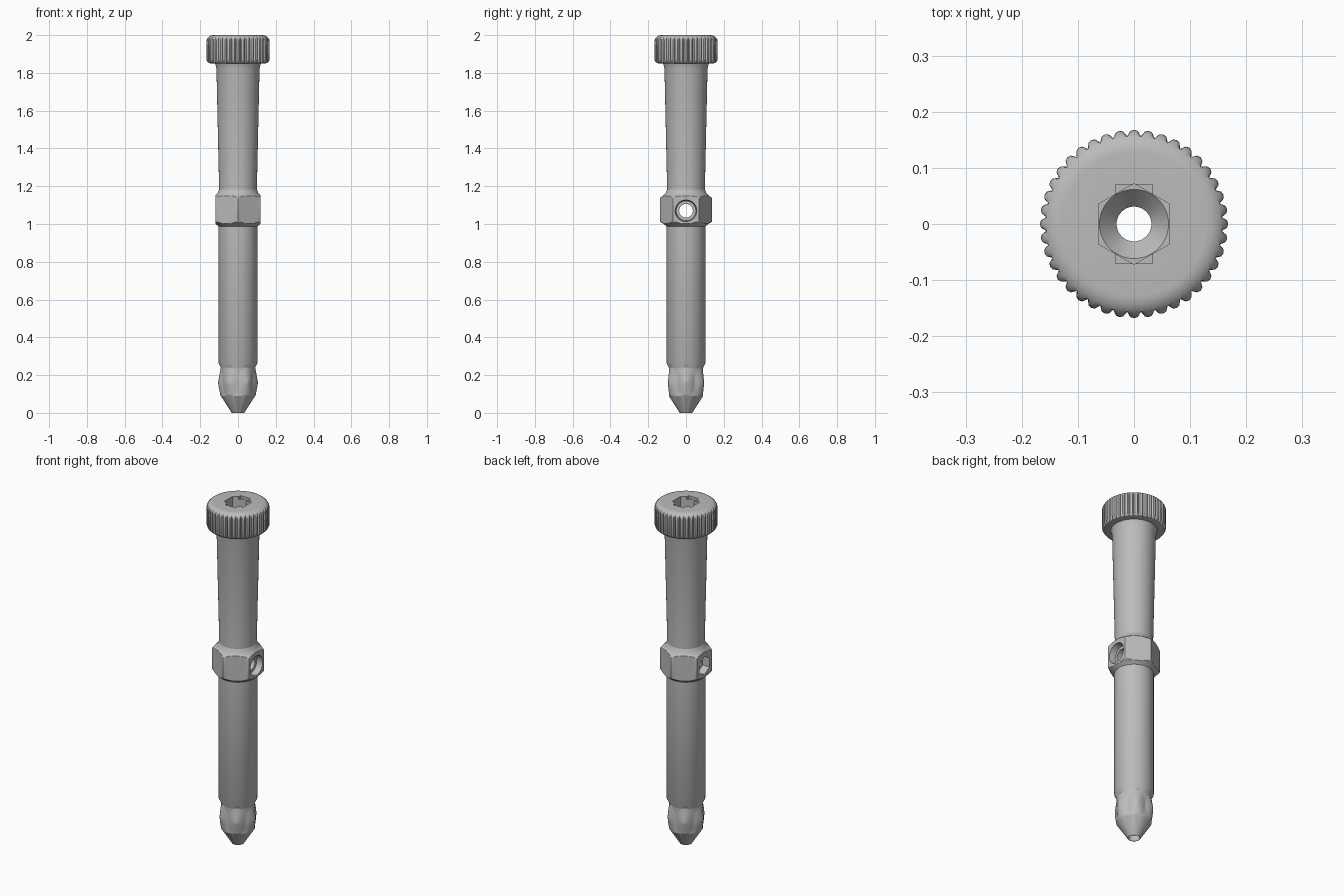
import bpy, bmesh, math
from mathutils import Matrix

cube = bpy.data.objects.get("Cube")
if cube:
    bpy.data.objects.remove(cube, do_unlink=True)

steel = bpy.data.materials.new("grey steel")
steel.use_nodes = True
steel.diffuse_color = (0.5, 0.5, 0.5, 1)
steel.node_tree.nodes["Principled BSDF"].inputs["Base Color"].default_value = (0.5, 0.5, 0.5, 1)


def add_object(name, bm):
    bmesh.ops.recalc_face_normals(bm, faces=bm.faces)
    mesh = bpy.data.meshes.new(name)
    bm.to_mesh(mesh)
    bm.free()
    mesh.materials.append(steel)
    ob = bpy.data.objects.new(name, mesh)
    bpy.context.collection.objects.link(ob)
    return ob


def lathe(name, rings, segs, radius):
    """Closed turned solid; radius(r, angle, z) may reshape each ring."""
    bm = bmesh.new()
    loops = []
    for z, r in rings:
        loop = []
        for i in range(segs):
            a = math.tau * i / segs
            rad = radius(r, a, z)
            loop.append(bm.verts.new((rad * math.cos(a), rad * math.sin(a), z)))
        loops.append(loop)
    for low, high in zip(loops, loops[1:]):
        for i in range(segs):
            j = (i + 1) % segs
            bm.faces.new((low[i], low[j], high[j], high[i]))
    bm.faces.new(loops[0][::-1])
    bm.faces.new(loops[-1])
    return add_object(name, bm)


def cone_cutter(name, r1, r2, start, end, sides, along_x=False, turn=0):
    bm = bmesh.new()
    place = Matrix.Translation((0, 0, (start + end) / 2)) @ Matrix.Rotation(turn, 4, "Z")
    if along_x:
        place = Matrix.Translation((0, 0, HOLE_Z)) @ Matrix.Rotation(math.pi / 2, 4, "Y") @ place
    bmesh.ops.create_cone(bm, cap_ends=True, segments=sides, radius1=r1, radius2=r2,
                          depth=end - start, matrix=place)
    return add_object(name, bm)


def spread(a, b, n):
    """Evenly spaced rings from a up to, not including, b."""
    return [tuple(p + (q - p) * i / n for p, q in zip(a, b)) for i in range(n)]


HOLE_Z = 1.07
SPIKE_Z = 0.16


# Shaft with six pointed bumps above its conical tip
def spikes(r, a, z):
    if not 0.09 < z < 0.25:
        return r
    step = math.tau / 6
    off = (a + step / 2) % step - step / 2
    d = math.hypot(off * 0.1 / 0.052, (z - SPIKE_Z) / 0.08)
    return r + 0.015 * max(0, 1 - d)


tip = [(0, 0.033), (0.09, 0.091)]
waist = spread((0.095, 0.091), (0.24, 0.091), 29)
stem = [(0.24, 0.091), (0.265, 0.103), (1.08, 0.103), (1.19, 0.1), (1.82, 0.114),
        (1.84, 0.118), (1.86, 0.125)]
shaft = lathe("shaft", tip + waist + stem, 96, spikes)


# Hexagonal collar with turned chamfers
def hexagon(r, a, z):
    off = (a + math.pi / 6) % (math.pi / 3) - math.pi / 6
    return min(r, 0.12 / math.cos(off))


chamfer = [(0.985, 0.1), (0.995, 0.112)]
chamfer += spread((1.0, 0.118), (1.014, 0.14), 6) + spread((1.014, 0.14), (1.137, 0.14), 1)
chamfer += spread((1.137, 0.14), (1.152, 0.118), 6) + [(1.152, 0.118), (1.165, 0.107), (1.185, 0.099)]
collar = lathe("hex_collar", chamfer, 96, hexagon)


# Knurled head with rounded rims
TEETH = 40
TOOTH = (0.168, 0.166, 0.157, 0.166)


def knurl(r, a, z):
    return min(r, TOOTH[round(a / math.tau * TEETH * 4) % 4])


head_rings = [(1.85, 0.115), (1.85, 0.145), (1.853, 0.156), (1.86, 0.163), (1.87, 0.168)]
for i in range(9):
    t = math.pi / 2 * i / 8
    head_rings.append((1.965 + 0.035 * math.sin(t), 0.128 + 0.04 * math.cos(t)))
head = lathe("knurled_head", head_rings, TEETH * 4, knurl)

# Bore, hex socket with conical floor, and cross hole with its two seats
bore = cone_cutter("bore_cutter", 0.031, 0.031, -0.1, 2.1, 48)
socket = cone_cutter("socket_cutter", 0.072, 0.072, 1.9, 2.1, 6)
floor = cone_cutter("socket_floor_cutter", 0.03, 0.0625, 1.865, 1.901, 48)
cross = cone_cutter("cross_hole_cutter", 0.036, 0.036, -0.3, 0.3, 48, True)
round_seat = cone_cutter("round_seat_cutter", 0.052, 0.058, 0.085, 0.125, 48, True)
hex_seat = cone_cutter("hex_seat_cutter", 0.053, 0.053, -0.2, -0.075, 6, True, math.pi / 6)

# Shallow slots beside two flats of the socket
bm = bmesh.new()
bmesh.ops.create_cube(bm, size=1, matrix=Matrix.Translation((0, 0, 2.0))
                      @ Matrix.Diagonal((0.066, 0.14, 0.03, 1)))
slot = add_object("socket_slot_cutter", bm)

cuts = {
    shaft: (bore, cross, round_seat, hex_seat),
    collar: (bore, cross, round_seat, hex_seat),
    head: (bore, floor, socket, slot),
}
for part, cutters in cuts.items():
    bpy.ops.object.select_all(action="DESELECT")
    part.select_set(True)
    bpy.context.view_layer.objects.active = part
    for cutter in cutters:
        mod = part.modifiers.new(cutter.name, "BOOLEAN")
        mod.operation = "DIFFERENCE"
        mod.solver = "EXACT"
        mod.object = cutter
        bpy.ops.object.modifier_apply(modifier=mod.name)
    bpy.ops.object.shade_smooth_by_angle(angle=math.radians(28))

for cutter in {c for group in cuts.values() for c in group}:
    bpy.data.objects.remove(cutter, do_unlink=True)
